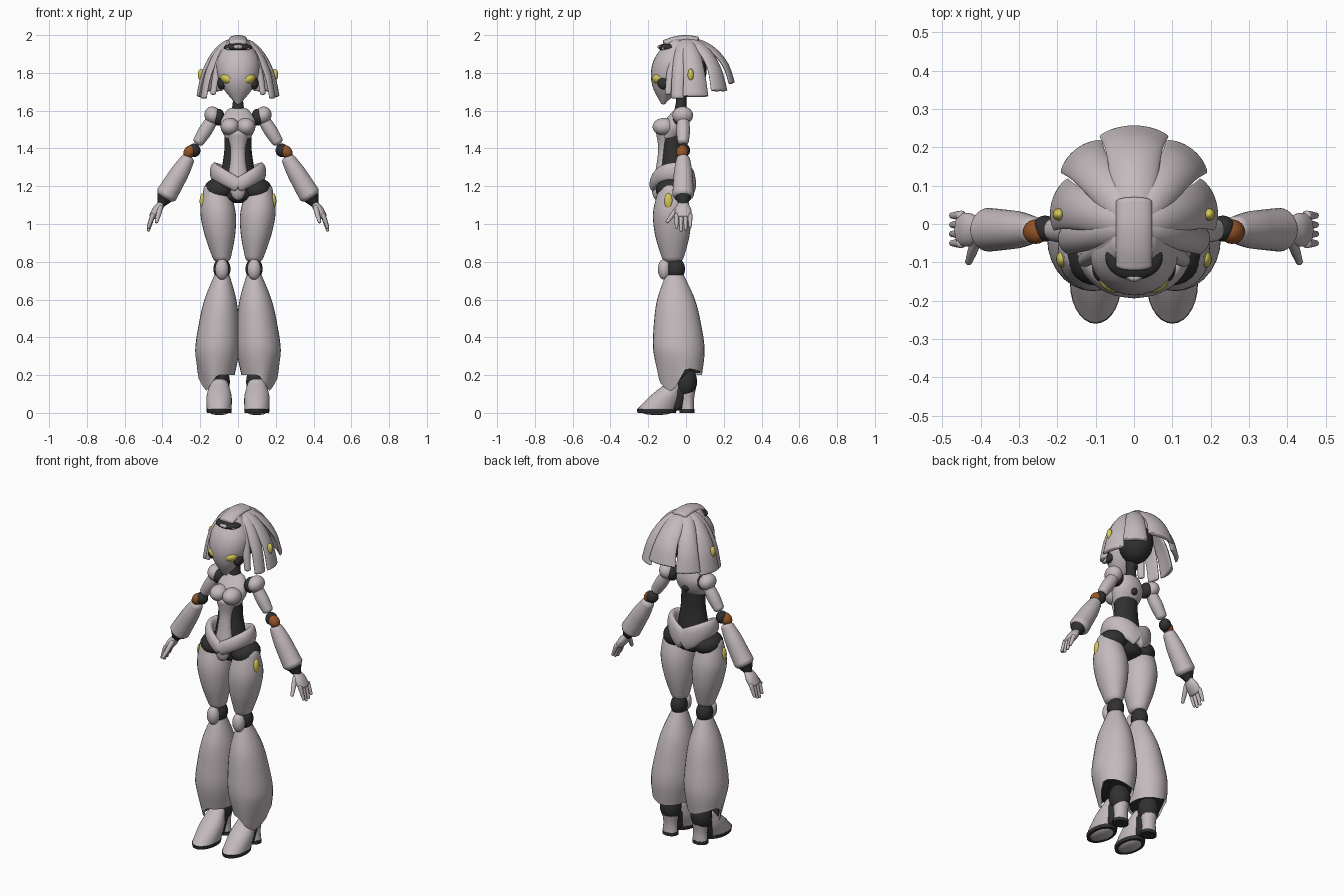
import bpy, bmesh, math
from math import sin, cos, pi
from mathutils import Vector, Matrix

cube = bpy.data.objects.get("Cube")
if cube:
    bpy.data.objects.remove(cube, do_unlink=True)


def material(name, rgb):
    mat = bpy.data.materials.new(name)
    mat.use_nodes = True
    mat.diffuse_color = (*rgb, 1)
    mat.node_tree.nodes["Principled BSDF"].inputs["Base Color"].default_value = (*rgb, 1)
    return mat


SHELL = material("pale_shell", (.55, .49, .51))
DARK = material("dark_joint", (.03, .03, .03))
GLOW = material("yellow_light", (.68, .58, .1))
COPPER = material("copper_elbow", (.3, .09, .02))
X, Y, Z = Vector((1, 0, 0)), Vector((0, 1, 0)), Vector((0, 0, 1))


def finish(name, bm, mat, mirror):
    """Turn a bmesh into a smooth object, optionally mirrored across x."""
    bmesh.ops.recalc_face_normals(bm, faces=bm.faces)
    mesh = bpy.data.meshes.new(name)
    bm.to_mesh(mesh)
    bm.free()
    mesh.materials.append(mat)
    obj = bpy.data.objects.new(name, mesh)
    bpy.context.collection.objects.link(obj)
    bpy.ops.object.select_all(action='DESELECT')
    obj.select_set(True)
    bpy.context.view_layer.objects.active = obj
    bpy.ops.object.shade_smooth_by_angle(angle=math.radians(45))
    if mirror:
        modifier = obj.modifiers.new("Mirror", 'MIRROR')
        modifier.use_mirror_merge = False


def ball(name, mat, location, size, tilt=0):
    """An ellipsoid; one placed off the centre line is mirrored."""
    bm = bmesh.new()
    bmesh.ops.create_uvsphere(bm, u_segments=28, v_segments=16, radius=1)
    bm.transform(Matrix.Translation(location) @ Matrix.Rotation(tilt, 4, 'Y')
                 @ Matrix.Diagonal((*size, 1)))
    finish(name, bm, mat, mirror=location[0] > 0)


def spline(points, steps=6):
    """Smooth (x, y, z, width, depth) stations with a Catmull-Rom curve."""
    padded = [points[0], *points, points[-1]]
    smooth = []
    for before, start, end, after in zip(padded, padded[1:], padded[2:], padded[3:]):
        for i in range(steps):
            t = i / steps
            smooth.append([(2*q + (r-o)*t + (2*o-5*q+4*r-s)*t*t + (3*q-o-3*r+s)*t**3) / 2
                           for o, q, r, s in zip(before, start, end, after)])
    return smooth + [points[-1]]


def sweep(name, mat, points, side=X, flat=False, ends="round", bow=0, shape=None, sides=28):
    """Sweep ellipses along stations; flat keeps rings level, bow curls the edges."""
    path = spline(points)
    frames = []
    for i, station in enumerate(path):
        low, high = path[max(i - 1, 0)], path[min(i + 1, len(path) - 1)]
        tangent = Z if flat else (Vector(high[:3]) - Vector(low[:3])).normalized()
        frames.append((Vector(station[:3]), tangent, station[3], station[4]))

    def rounded_tip(frame, sign):
        centre, tangent, width, depth = frame
        reach = tangent * sign * min(width, depth)
        return [(centre + reach * h, tangent, width * k, depth * k)
                for h, k in ((.25, .85), (.42, .55), (.48, .15))]

    if ends == "round":
        frames = rounded_tip(frames[0], -1)[::-1] + frames + rounded_tip(frames[-1], 1)
    bm = bmesh.new()
    rings = []
    for centre, tangent, width, depth in frames:
        across = (side - tangent * side.dot(tangent)).normalized()
        inward = tangent.cross(across)
        ring = []
        for k in range(sides):
            c, s = cos(math.tau * k / sides), sin(math.tau * k / sides)
            co = centre + across * width * c + inward * (depth * s + bow * width * c * c)
            ring.append(bm.verts.new(shape(co) if shape else co))
        rings.append(ring)
    for ring, following in zip(rings, rings[1:]):
        for k in range(sides):
            bm.faces.new((ring[k], ring[k - 1], following[k - 1], following[k]))
    if ends != "open":
        bm.faces.new(rings[0])
        bm.faces.new(rings[-1])
    finish(name, bm, mat, mirror=max(p[0] for p in points) > .01)


def loft(name, mat, start, end, radii, deep=(1, 1), **options):
    """Evenly spaced radii on a straight axis; deep is the depth ratio at each end."""
    points = []
    for i, radius in enumerate(radii):
        t = i / (len(radii) - 1)
        ratio = deep[0] + (deep[1] - deep[0]) * t
        points.append((*Vector(start).lerp(Vector(end), t), radius, radius * ratio))
    sweep(name, mat, points, **options)


def column(name, mat, start, end, radii, deep=(1, 1), **options):
    loft(name, mat, start, end, radii, deep, flat=True, **options)


def limb(name, mat, start, end, radii, deep=(1, 1), **options):
    loft(name, mat, start, end, radii, deep, side=Y, **options)


def hair_lock(name, degrees, reach, bottom, width, tip=1):
    """A curled lock falling from the crown; degrees turn from back to front."""
    angle, crown, arc = math.radians(degrees), 1.97, 1.35
    points = []
    for i in range(5):
        t = i / 4
        out = reach * sin(arc * t) / sin(arc)
        fall = (1 - cos(arc * t)) / (1 - cos(arc))
        points.append((sin(angle) * out, cos(angle) * out, crown + (bottom - crown) * fall,
                       width * (.65 + (tip - .65) * t * t), .02 - .007 * t))
    sweep(name, SHELL, points, side=Vector((cos(angle), -sin(angle), 0)), bow=.2)


# Head: dark skull, pale mask, eyes and brow recess
ball("skull", DARK, (0, .01, 1.82), (.1, .1, .13))
ball("scalp", SHELL, (0, .01, 1.89), (.1, .1, .08))
column("face_mask", SHELL, (0, -.12, 1.64), (0, -.05, 1.96), (.015, .08, .112, .108, .06), (.9, .9))
ball("eye_socket", DARK, (.085, -.115, 1.745), (.024, .036, .034))
ball("eye", GLOW, (.05, -.137, 1.768), (.043, .042, .031), tilt=-.3)
ball("brow_recess", DARK, (0, -.088, 1.935), (.075, .058, .024))
limb("brow_band", SHELL, (0, -.142, 1.938), (.055, -.115, 1.93), (.01, .01))
column("neck", DARK, (0, -.03, 1.57), (0, -.02, 1.74), (.04, .027, .035))

# Hair: broad locks fanning out from the crown
sweep("crest", SHELL, [(0, y, 1.98 - 2 * y * y, .047, .02) for y in (-.11, -.06, 0, .06)])
hair_lock("back_lock", 0, .245, 1.75, .09)
hair_lock("rear_side_lock", 38, .235, 1.71, .068)
hair_lock("side_lock", 75, .21, 1.68, .07)
hair_lock("front_lock", 104, .19, 1.67, .06, tip=.6)
hair_lock("inner_bang", 126, .165, 1.69, .045, tip=.4)
ball("hair_light", GLOW, (.196, .025, 1.79), (.016, .016, .032))

# Torso: dark core with pale chest and belly plate
column("waist", DARK, (0, -.07, 1.15), (0, -.07, 1.5), (.1, .09, .073, .07), (.8, .8))
column("chest", SHELL, (0, -.08, 1.46), (0, -.03, 1.6), (.07, .09, .09, .06), (.8, .6))
ball("bust", SHELL, (.042, -.117, 1.515), (.05, .06, .046))
column("belly_plate", SHELL, (0, -.13, 1.25), (0, -.11, 1.48), (.055, .042, .04, .06), (.7, .8))
ball("back_socket", DARK, (0, 0, 1.51), (.02, .02, .02))

# Pelvis: hip belt dipping at front and back
belt_angles = [pi * i / 8 for i in range(9)]
sweep("hip_belt", SHELL, [(.125 * sin(a), -.07 - .1 * cos(a), 1.205 + .07 * sin(a),
                           .05 - .012 * cos(a), .024) for a in belt_angles], side=Z)
ball("crotch_plate", SHELL, (0, -.15, 1.18), (.04, .03, .055))
ball("hip_joint", DARK, (.1, -.07, 1.18), (.08, .09, .065))


def hem(co):
    """Drop the shin hem at the outer front and lift it at the outer back."""
    low = max(0, (.32 - co.z) / .12)
    slope = max(-.4, min(1, -20 * (co.y + .02)))
    drop = .85 * low * slope * max(0, co.x - .11)
    return co - Vector((max(0, drop) / 2, 0, drop))


# Legs
column("thigh", SHELL, (.086, -.07, .82), (.116, -.077, 1.19), (.048, .081, .093, .066), (1.2, 1))
ball("thigh_light", GLOW, (.186, -.092, 1.12), (.017, .022, .043))
ball("knee_joint", DARK, (.085, -.055, .762), (.045, .05, .06))
ball("kneecap", SHELL, (.085, -.115, .76), (.036, .034, .055))
column("shin", SHELL, (.118, -.03, .2), (.085, -.06, .73), (.1, .117, .107, .085, .04),
       (1.15, 1.2), ends="open", shape=hem)
column("shin_lining", DARK, (.118, -.03, .21), (.118, -.03, .28), (.09, .1),
       (1.15, 1.15), ends="flat", shape=hem)
ball("ankle", DARK, (.103, 0, .165), (.06, .058, .085))

# Shoes
column("shoe", SHELL, (.1, -.155, .02), (.1, -.06, .16), (.066, .066, .047), (1.55, .9))
column("shoe_sole", DARK, (.1, -.155, 0), (.1, -.155, .02), (.065, .067), (1.57, 1.57), ends="flat")
column("shoe_arch", DARK, (.1, -.05, .03), (.1, -.03, .12), (.037, .047))
column("heel", SHELL, (.1, .008, .02), (.1, .005, .12), (.044, .04, .045), (.8, 1), ends="flat")
column("heel_sole", DARK, (.1, .005, 0), (.1, .005, .02), (.046, .046), (.85, .85), ends="flat")

# Arms
ball("shoulder_joint", DARK, (.103, -.025, 1.565), (.032, .045, .045))
ball("shoulder_pad", SHELL, (.133, -.017, 1.575), (.044, .055, .048), tilt=.5)
limb("upper_arm", SHELL, (.137, -.015, 1.55), (.21, -.015, 1.435), (.032, .036, .03))
ball("elbow_joint", DARK, (.232, -.012, 1.39), (.033, .034, .036))
ball("elbow_core", COPPER, (.256, -.02, 1.382), (.038, .032, .03), tilt=.9)
limb("forearm", SHELL, (.265, -.015, 1.345), (.378, -.015, 1.155), (.036, .048, .053, .057))
limb("wrist", DARK, (.385, -.015, 1.145), (.41, -.015, 1.1), (.046, .032, .02))
limb("palm", SHELL, (.403, -.015, 1.11), (.452, -.015, 1.04), (.026, .043, .043), (.7, .45))
for i, finger in enumerate(("index", "middle", "ring", "little")):
    y, shorter = -.05 + i * .024, .015 * abs(i - 1.3)
    limb(finger + "_finger", SHELL, (.45, y, 1.05), (.475, y, .96 + shorter),
         (.013, .011, .008), sides=12)
limb("thumb", SHELL, (.41, -.04, 1.09), (.432, -.1, 1.01), (.014, .013, .009), sides=12)
